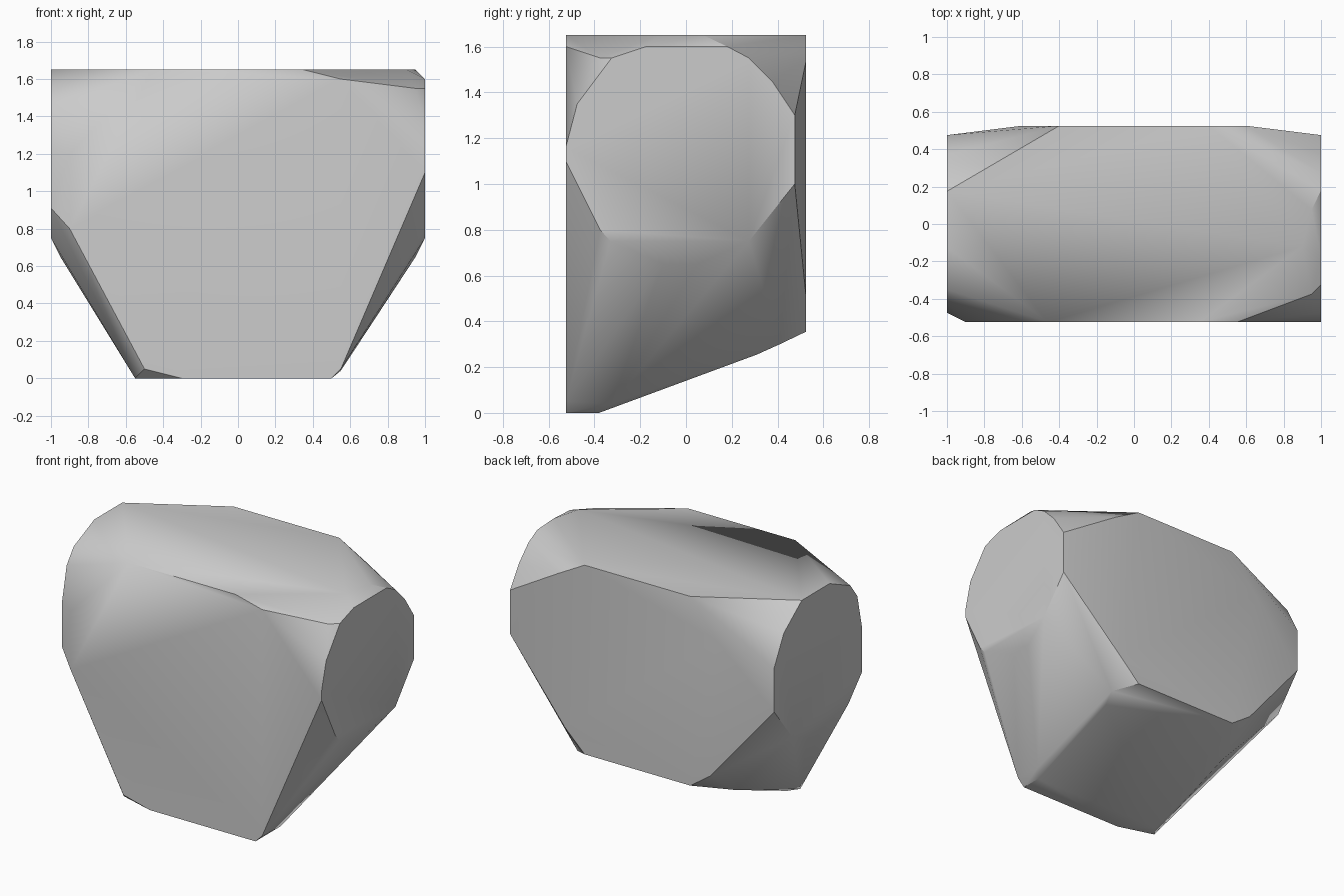
import bpy
import bmesh
import math

# Remove the default cube
cube = bpy.data.objects.get("Cube")
if cube:
    bpy.data.objects.remove(cube, do_unlink=True)

# Overall limits of the block
HALF_LENGTH = 1.0
HALF_DEPTH = 0.525
HEIGHT = 1.65


def make_material(name, colour):
    material = bpy.data.materials.new(name)
    material.use_nodes = True
    material.diffuse_color = colour
    shader = next(n for n in material.node_tree.nodes if n.type == "BSDF_PRINCIPLED")
    shader.inputs["Base Color"].default_value = colour
    return material


def end_facet(side, outline):
    """Outline in (y, z) placed on one end of the block."""
    return [(side * HALF_LENGTH, y, z) for y, z in outline]


def wall_facet(side, outline):
    """Outline in (x, z) placed on the front or back."""
    return [(x, side * HALF_DEPTH, z) for x, z in outline]


def top_facet(outline):
    """Outline in (x, y) placed on the top."""
    return [(x, y, HEIGHT) for x, y in outline]


def mirrored(points):
    """The points together with their copies across x = 0."""
    return points + [(-x, y, z) for x, y, z in points]


def hull_object(name, points, material):
    mesh = bpy.data.meshes.new(name)
    bm = bmesh.new()
    for point in points:
        bm.verts.new(point)
    hull = bmesh.ops.convex_hull(bm, input=bm.verts[:])
    loose = {v for v in hull["geom_interior"] + hull["geom_unused"]
             if isinstance(v, bmesh.types.BMVert) and not v.link_faces}
    bmesh.ops.delete(bm, geom=list(loose), context="VERTS")
    bmesh.ops.dissolve_limit(bm, angle_limit=math.radians(0.5),
                             verts=bm.verts[:], edges=bm.edges[:])
    bmesh.ops.recalc_face_normals(bm, faces=bm.faces[:])
    bm.to_mesh(mesh)
    bm.free()
    mesh.materials.append(material)
    rock = bpy.data.objects.new(name, mesh)
    bpy.context.collection.objects.link(rock)
    return rock


# Rounded ends: the back and lower arc is the same on both
shared_arc = [(-.33, .75), (.275, .75), (.475, 1), (.475, 1.3)]
ends = mirrored(end_facet(1, shared_arc))
ends += end_facet(1, [(.375, 1.45), (.275, 1.55), (.18, 1.6), (-.175, 1.6), (-.325, 1.55),
                      (-.475, 1.35), (-.525, 1.16), (-.525, 1.1), (-.375, .8)])
ends += end_facet(-1, [(.37, 1.5), (.175, HEIGHT), (-.125, HEIGHT), (-.35, 1.55),
                       (-.425, 1.45), (-.475, 1.22), (-.475, .91)])

# Broad front and back
front = wall_facet(-1, [(-.46, HEIGHT), (.35, HEIGHT), (.55, 1.6), (.55, .05), (.5, 0),
                        (-.3, 0), (-.5, .05), (-.9, .8), (-.9, 1.2)])
back = wall_facet(1, [(-.4, HEIGHT), (.4, HEIGHT), (.6, 1.54), (.55, .5), (.4, .355),
                      (-.4, .355), (-.55, .46), (-.6, 1.4)])

# Top, with one worn corner
top = top_facet([(.95, .075), (.9, -.12)]) + [(.95, -.375, 1.55)]

# Sloping underside and the chipped ridges that join it to the ends
underside = [(-.55, -.45, 0), (-.5, -.38, 0), (.5, -.38, 0), (.55, -.325, .04),
             (.5, .31, .255), (.535, .41, .3), (-.55, .25, .26)]
ridges = mirrored([(.95, -.1, .65), (.95, .05, .65)])

stone = make_material("stone grey", (0.6, 0.6, 0.6, 1))
rock = hull_object("rock", ends + front + back + top + underside + ridges, stone)

# Soft worn shading with crisp main edges
bpy.ops.object.select_all(action="DESELECT")
rock.select_set(True)
bpy.context.view_layer.objects.active = rock
bpy.ops.object.shade_smooth_by_angle(angle=math.radians(30))
